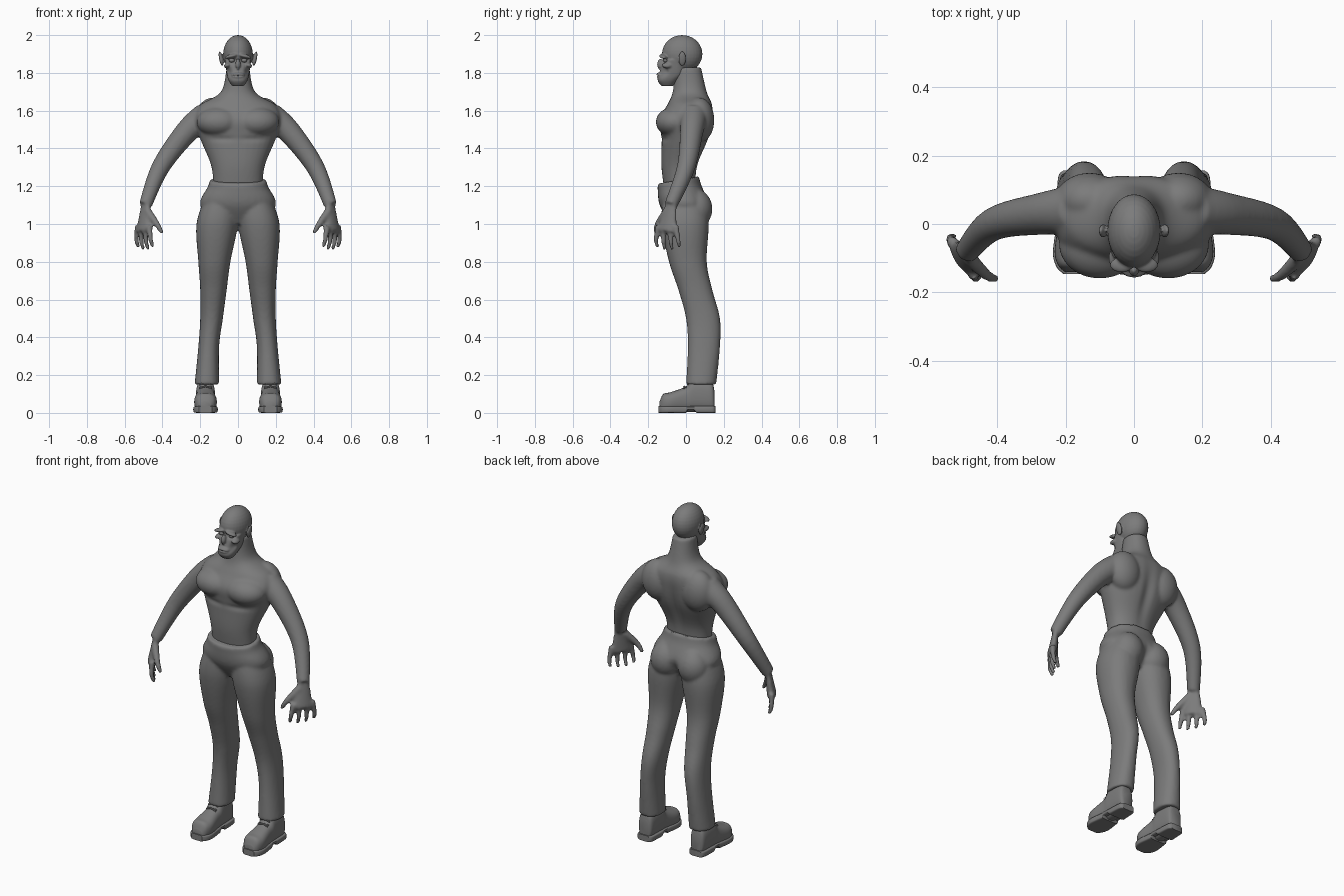
import bpy
import bmesh
import math
from mathutils import Vector, Matrix

if "Cube" in bpy.data.objects:
    bpy.data.objects.remove(bpy.data.objects["Cube"])

shade = (.2, .2, .2, 1)
grey = bpy.data.materials.new("plain_grey")
grey.use_nodes = True
grey.diffuse_color = shade
grey.node_tree.nodes["Principled BSDF"].inputs["Base Color"].default_value = shade

X, Y, Z = Matrix.Identity(3)


def resample(rings, steps=6):
    """Smooth spline through the ring parameters."""
    last = len(rings) - 1
    result = []
    for i in range(last):
        before, start = rings[max(i - 1, 0)], rings[i]
        end, after = rings[i + 1], rings[min(i + 2, last)]
        for step in range(steps):
            t = step / steps
            result.append([
                b + t / 2 * (c - a + t * (2 * a - 5 * b + 4 * c - d + t * (3 * (b - c) + d - a)))
                for a, b, c, d in zip(before, start, end, after)])
    return result + [list(rings[last])]


def loft(bm, rings, side, axis=None, power=2, segments=32):
    """Closed skin through rings of centre, half width along side, other half width."""
    rings = resample(rings)
    loops = []
    for i, (x, y, z, wide, deep) in enumerate(rings):
        before, after = rings[max(i - 1, 0)], rings[min(i + 1, len(rings) - 1)]
        tangent = axis or (Vector(after[:3]) - Vector(before[:3])).normalized()
        v = tangent.cross(side).normalized()
        u = v.cross(tangent)
        loop = []
        for k in range(segments):
            angle = math.tau * k / segments
            c, s = (math.copysign(abs(f) ** (2 / power), f) for f in (math.cos(angle), math.sin(angle)))
            loop.append(bm.verts.new(Vector((x, y, z)) + u * wide * c + v * deep * s))
        loops.append(loop)
    for low, high in zip(loops, loops[1:]):
        for k in range(segments):
            bm.faces.new((low[k], low[k - 1], high[k - 1], high[k]))
    bm.faces.new(loops[0])
    bm.faces.new(reversed(loops[-1]))


def tube(bm, points, start, end, side=Y, flat=1.0, segments=32):
    """Limb whose radius runs evenly from start to end."""
    rings = []
    for i, point in enumerate(points):
        radius = start + (end - start) * i / (len(points) - 1)
        rings.append((*point, radius, radius * flat))
    loft(bm, rings, side, segments=segments)


def stack(bm, rows, power=2.2):
    """Upright loft from rows of height, front, back, right edge and left edge."""
    loft(bm, [((right + left) / 2, (front + back) / 2, z, (left - right) / 2, (back - front) / 2)
              for z, front, back, right, left in rows], X, Z, power)


def centred(rows):
    return [(z, front, back, -half, half) for z, front, back, half in rows]


def blob(bm, centre, size, tilt=0.0):
    matrix = Matrix.Translation(centre) @ Matrix.Rotation(tilt, 4, 'Y') @ Matrix.Diagonal((*size, 1))
    bmesh.ops.create_uvsphere(bm, u_segments=32, v_segments=16, radius=1, matrix=matrix)


def mirror(bm):
    copied = bmesh.ops.duplicate(bm, geom=bm.verts[:] + bm.edges[:] + bm.faces[:])["geom"]
    for item in copied:
        if isinstance(item, bmesh.types.BMVert):
            item.co.x *= -1


def finish(bm, name, sharp_angle=None):
    """Turn the bmesh into a smooth shaded object."""
    bmesh.ops.recalc_face_normals(bm, faces=bm.faces)
    mesh = bpy.data.meshes.new(name)
    bm.to_mesh(mesh)
    bm.free()
    mesh.materials.append(grey)
    mesh.shade_smooth()
    if sharp_angle:
        mesh.set_sharp_from_angle(angle=math.radians(sharp_angle))
    obj = bpy.data.objects.new(name, mesh)
    bpy.context.collection.objects.link(obj)
    return obj


def fuse(obj, voxel, softness):
    """Merge overlapping parts into one soft skin."""
    remesh = obj.modifiers.new("fuse", 'REMESH')
    remesh.mode = 'VOXEL'
    remesh.voxel_size = voxel
    soften = obj.modifiers.new("soften", 'SMOOTH')
    soften.iterations = softness
    graph = bpy.context.evaluated_depsgraph_get()
    mesh = bpy.data.meshes.new_from_object(obj.evaluated_get(graph))
    obj.modifiers.clear()
    obj.data = mesh
    mesh.materials.clear()
    mesh.materials.append(grey)
    mesh.shade_smooth()


def dent(obj, centre, reach, depth):
    """Push a soft hollow along y, on both sides of the body."""
    for vert in obj.data.vertices:
        place = Vector((abs(vert.co.x), vert.co.y, vert.co.z)) - Vector(centre)
        distance = sum((p / r) ** 2 for p, r in zip(place, reach))
        vert.co.y += depth * math.exp(-distance)


# Arms
bm = bmesh.new()
wrist, knuckles = Vector((.49, -.08, 1.1)), Vector((.5, -.1, .96))
tube(bm, [(.17, .04, 1.57), (.27, .03, 1.49), (.41, 0, 1.3), wrist], start=.075, end=.035)

# Hands: flat palm, four fanned fingers, thumb
across, inward = Vector((.55, .84, 0)), Vector((-.84, .55, 0))
tube(bm, [wrist, (wrist + knuckles) / 2, knuckles], start=.035, end=.06, side=across, flat=.45)
for finger in (-1.5, -.5, .5, 1.5):
    root = knuckles + across * finger * .036
    drop = Z * (.1 - abs(finger) * .01)
    fan = across * finger * .01
    tube(bm, [root + Z * .03, root + fan - drop / 2, root + fan - drop + inward * .015],
         start=.017, end=.01, segments=16)
tube(bm, [(.48, -.1, 1.07), (.43, -.15, 1), (.4, -.16, .95)], start=.022, end=.011, segments=16)

# Chest and shoulder blade muscles, then the trunk
blob(bm, centre=(.1, -.06, 1.54), size=(.12, .1, .08))
blob(bm, centre=(.13, .07, 1.55), size=(.1, .08, .12))
mirror(bm)
stack(bm, centred([
    (1.15, -.11, .05, .13), (1.3, -.13, .06, .14), (1.45, -.13, .12, .2), (1.55, -.14, .14, .23),
    (1.63, -.1, .14, .2), (1.7, -.07, .11, .09), (1.83, -.06, .08, .06)]))
body = finish(bm, "upper_body")
fuse(body, voxel=.008, softness=8)
dent(body, centre=(0, .13, 1.42), reach=(.03, .1, .15), depth=-.014)
dent(body, centre=(.09, -.14, 1.45), reach=(.08, .05, .015), depth=.008)

# Head: brows, cheekbones and ears in pairs, then skull, jaw, nose and lips
bm = bmesh.new()
blob(bm, centre=(.036, -.12, 1.888), size=(.036, .022, .011), tilt=.25)
blob(bm, centre=(.055, -.1, 1.84), size=(.02, .03, .014), tilt=.35)
blob(bm, centre=(.09, -.02, 1.875), size=(.01, .02, .04), tilt=.2)
mirror(bm)
blob(bm, centre=(0, -.02, 1.9), size=(.078, .107, .1))
stack(bm, centred([(1.73, -.13, -.07, .03), (1.76, -.15, -.04, .05),
                   (1.8, -.14, 0, .06), (1.87, -.12, 0, .07)]), power=2.5)
blob(bm, centre=(0, -.137, 1.845), size=(.014, .016, .03))
blob(bm, centre=(0, -.138, 1.787), size=(.036, .02, .017))
head = finish(bm, "head")
fuse(head, voxel=.0045, softness=3)
dent(head, centre=(.034, -.125, 1.866), reach=(.02, .04, .011), depth=.022)
dent(head, centre=(.05, -.12, 1.806), reach=(.014, .04, .02), depth=.016)
dent(head, centre=(.009, -.15, 1.825), reach=(.005, .02, .005), depth=.008)
dent(head, centre=(0, -.155, 1.784), reach=(.035, .03, .004), depth=.009)

bm = bmesh.new()
blob(bm, centre=(.033, -.107, 1.866), size=(.015, .014, .011))
mirror(bm)
finish(bm, "eyes")

# Trousers: legs, seat and a waist that rises towards the back
bm = bmesh.new()
stack(bm, [
    (.15, 0, .16, .1, .23), (.35, .01, .18, .1, .21), (.5, 0, .18, .08, .2), (.65, -.04, .14, .06, .2),
    (.8, -.09, .11, .04, .21), (1, -.13, .12, 0, .22), (1.15, -.12, .1, 0, .17)])
blob(bm, centre=(.09, .055, 1.08), size=(.09, .085, .1))
mirror(bm)
stack(bm, centred([(1, -.08, .06, .1), (1.1, -.14, .12, .2), (1.2, -.15, .08, .16), (1.24, -.15, .07, .15)]))
for vert in bm.verts:
    vert.co.z += vert.co.y * 2 * max(vert.co.z - 1.15, 0)
trousers = finish(bm, "trousers")
fuse(trousers, voxel=.009, softness=5)
dent(trousers, centre=(0, .13, 1.06), reach=(.02, .08, .06), depth=-.012)

# Shoes: upper and sole share one outline of length, top and half width
outline = [(-.14, .06, .03), (-.12, .1, .05), (-.08, .11, .06), (0, .14, .05),
           (.04, .18, .05), (.13, .17, .045), (.15, .12, .03)]
foot, sole, welt = .172, .036, .005
bm = bmesh.new()
loft(bm, [(foot, y, (top + welt) / 2, half, (top - welt) / 2) for y, top, half in outline], X, Y, power=2.5)
mirror(bm)
finish(bm, "shoe_uppers", sharp_angle=50)

bm = bmesh.new()
loft(bm, [(foot, y * 1.04, sole / 2, half + welt, sole / 2) for y, top, half in outline], X, Y, power=6)
for vert in bm.verts:
    if 0 < vert.co.y < .05 and vert.co.z < sole / 2:
        vert.co.z += sole / 2.5
mirror(bm)
finish(bm, "shoe_soles", sharp_angle=40)

# Laces: rising crossed cords
bm = bmesh.new()
for row in range(3):
    middle = Vector((foot, row * .02 - .03, row * .02 + .12))
    for way in (-1, 1):
        reach = X * way * .032
        tube(bm, [middle - reach - Z * .01, middle, middle + reach + Y * .01 - Z * .005],
             start=.004, end=.004, side=Z, segments=8)
mirror(bm)
finish(bm, "laces")
